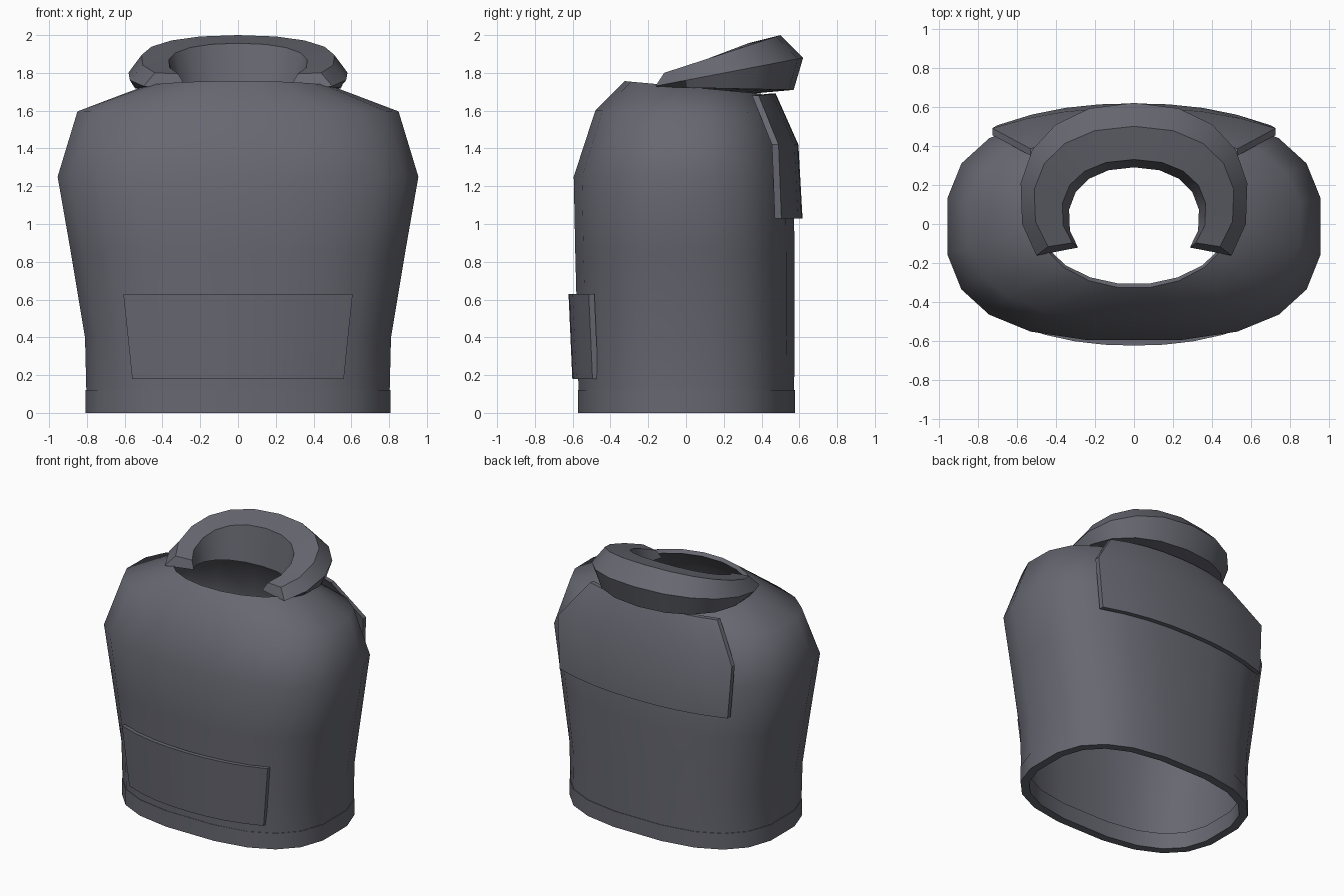
import bpy, bmesh
from math import sin, cos, radians, pi, copysign

if "Cube" in bpy.data.objects:
    bpy.data.objects.remove(bpy.data.objects["Cube"])

# Dark slate cloth
cloth = bpy.data.materials.new("dark_cloth")
cloth.diffuse_color = (0.135, 0.137, 0.165, 1)
cloth.use_nodes = True
cloth.node_tree.nodes["Principled BSDF"].inputs["Base Color"].default_value = cloth.diffuse_color


def finish(name, bm, thickness=0.0, angle=30):
    """Turn a bmesh into a smooth-by-angle object, optionally thickened inward."""
    bmesh.ops.recalc_face_normals(bm, faces=bm.faces)
    me = bpy.data.meshes.new(name)
    bm.to_mesh(me)
    bm.free()
    me.materials.append(cloth)
    ob = bpy.data.objects.new(name, me)
    bpy.context.collection.objects.link(ob)
    bpy.ops.object.select_all(action='DESELECT')
    ob.select_set(True)
    bpy.context.view_layer.objects.active = ob
    if thickness:
        mod = ob.modifiers.new("Thickness", 'SOLIDIFY')
        mod.thickness = thickness
        mod.offset = -1
        bpy.ops.object.modifier_apply(modifier=mod.name)
    bpy.ops.object.shade_smooth_by_angle(angle=radians(angle))
    return ob


def spow(v, p):
    return copysign(abs(v) ** p, v)


def skin(bm, rows, closed):
    """Bridge rows of equal length with quads."""
    n = len(rows[0])
    for a, b in zip(rows, rows[1:]):
        for i in range(n if closed else n - 1):
            j = (i + 1) % n
            bm.faces.new((a[i], a[j], b[j], b[i]))


def ring(bm, rx, y0, y1, z0, z1, p, n=20):
    """Superellipse ring; z runs from z0 at the front to z1 at the back."""
    out = []
    kx = cos(pi / n) ** p
    for i in range(n):
        a = 2 * pi * (i + 0.5) / n
        s = spow(sin(a), p)
        t = (s + 1) / 2
        out.append(bm.verts.new((rx * spow(cos(a), p) / kx,
                                 y0 + (y1 - y0) * t, z0 + (z1 - z0) * t)))
    return out


# Torso shell: half width, front y, back y, front z, back z, roundness
torso = [
    (0.803, -0.575, 0.578, 0.12, 0.12, 0.76),
    (0.81, -0.58, 0.58, 0.40, 0.40, 0.76),
    (0.885, -0.592, 0.58, 0.85, 0.85, 0.76),
    (0.955, -0.60, 0.575, 1.25, 1.25, 0.76),
    (0.85, -0.485, 0.485, 1.60, 1.59, 0.80),
    (0.50, -0.33, 0.40, 1.757, 1.69, 1.0),
]
bm = bmesh.new()
skin(bm, [ring(bm, *r) for r in torso], True)
finish("torso", bm, 0.03, 65)

# Hem band
bm = bmesh.new()
skin(bm, [ring(bm, 0.807, -0.578, 0.582, z, z, 0.76) for z in (0.0, 0.12)], True)
finish("hem_band", bm, 0.06)


def patch(name, rows, thickness, n=8):
    """Curved cloth panel: rows of half width, centre y, edge y, centre z, edge z."""
    bm = bmesh.new()
    grid = []
    for hw, yc, ye, zc, ze in rows:
        line = []
        for i in range(n + 1):
            u = 2 * i / n - 1
            k = abs(u) ** 2.3
            line.append(bm.verts.new((hw * u, yc + (ye - yc) * k, zc + (ze - zc) * k)))
        grid.append(line)
    skin(bm, grid, False)
    side = copysign(1, rows[0][1])
    bmesh.ops.recalc_face_normals(bm, faces=bm.faces)
    flip = sum(f.normal.y for f in bm.faces) * side < 0
    if flip:
        bmesh.ops.reverse_faces(bm, faces=bm.faces)
    # Extrude straight back toward the body
    res = bmesh.ops.extrude_face_region(bm, geom=list(bm.faces), use_keep_orig=True)
    for v in res["geom"]:
        if isinstance(v, bmesh.types.BMVert):
            v.co.y -= side * thickness
    finish(name, bm)


# Front pocket
patch("front_pocket", [(0.56, -0.602, -0.495, 0.18, 0.18),
                       (0.607, -0.622, -0.515, 0.63, 0.63)], 0.03)

# Panel hanging behind the collar
patch("back_flap", [(0.70, 0.617, 0.505, 1.03, 1.03),
                    (0.725, 0.595, 0.49, 1.42, 1.42),
                    (0.53, 0.475, 0.385, 1.69, 1.68)], 0.035)

# Open collar rails: half width, centre y, depth, front z, back z
rails = [
    (0.55, 0.12, 0.45, 1.725, 1.71),
    (0.585, 0.125, 0.495, 1.73, 1.88),
    (0.515, 0.11, 0.39, 1.80, 2.00),
    (0.37, 0.06, 0.27, 1.795, 1.957),
    (0.335, 0.03, 0.26, 1.74, 1.685),
]
bm = bmesh.new()
sections = []
steps = 12
for i in range(steps + 1):
    a = radians(-33 + 246 * i / steps)
    sec = []
    for rx, cy, ry, zf, zb in rails:
        s = spow(sin(a), 0.9)
        t = (s + 0.58) / 1.58
        sec.append(bm.verts.new((rx * spow(cos(a), 0.9), cy + ry * s, zf + (zb - zf) * t)))
    sections.append(sec)
skin(bm, sections, True)
bm.faces.new(sections[0])
bm.faces.new(sections[-1])
finish("collar", bm)
